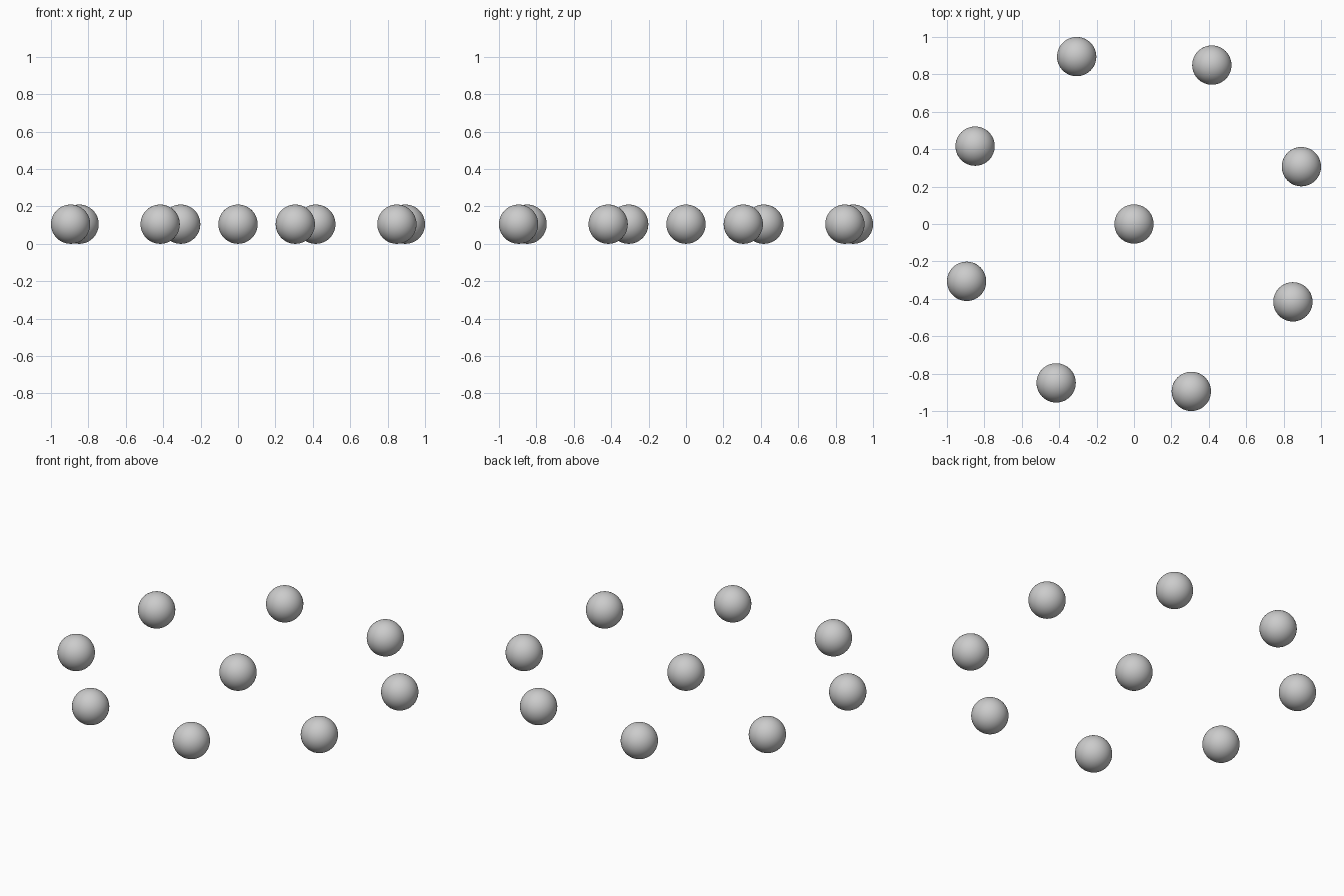
import bpy
from math import cos, sin, radians, tau

if "Cube" in bpy.data.objects:
    bpy.data.objects.remove(bpy.data.objects["Cube"])

BALL_RADIUS = 0.105
RING_RADIUS = 0.946
START_ANGLE = radians(18.9)
COUNT = 8


def ball(name, x, y):
    bpy.ops.mesh.primitive_uv_sphere_add(
        segments=48, ring_count=24, radius=BALL_RADIUS, location=(x, y, BALL_RADIUS))
    obj = bpy.context.object
    obj.name = name
    bpy.ops.object.shade_smooth()


# Middle ball
ball("center_ball", 0, 0)

# Evenly spaced ring of balls around it
for i in range(COUNT):
    a = START_ANGLE + tau * i / COUNT
    ball(f"ring_ball_{i + 1}", RING_RADIUS * cos(a), RING_RADIUS * sin(a))
